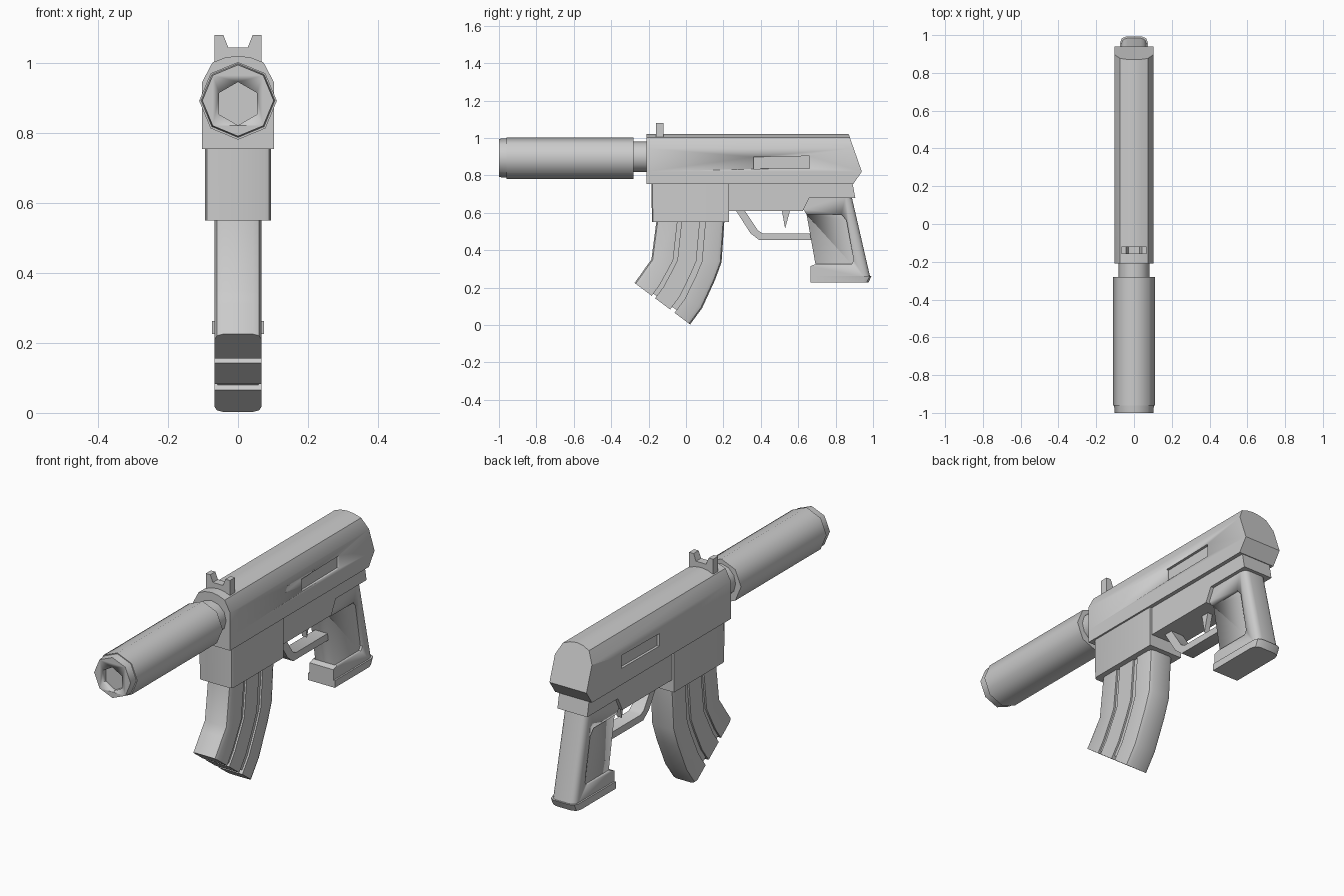
import bpy, bmesh, math

if "Cube" in bpy.data.objects:
    bpy.data.objects.remove(bpy.data.objects["Cube"])

grey = bpy.data.materials.new("plain_grey")
grey.diffuse_color = (0.6, 0.6, 0.6, 1)
grey.use_nodes = True
grey.node_tree.nodes["Principled BSDF"].inputs["Base Color"].default_value = grey.diffuse_color


def finish(name, bm, angle=40):
    bmesh.ops.recalc_face_normals(bm, faces=bm.faces[:])
    me = bpy.data.meshes.new(name)
    bm.to_mesh(me)
    bm.free()
    me.materials.append(grey)
    ob = bpy.data.objects.new(name, me)
    bpy.context.collection.objects.link(ob)
    bpy.ops.object.select_all(action='DESELECT')
    ob.select_set(True)
    bpy.context.view_layer.objects.active = ob
    bpy.ops.object.shade_smooth_by_angle(angle=math.radians(angle))
    return ob


def prism(name, pts, w, round_idx=(), r=0.02, cx=0.0, seg=2):
    """Side profile (y, z) extruded to half width w; edges joining the
    profile points in round_idx are rounded."""
    bm = bmesh.new()
    n = len(pts)
    sides = [[bm.verts.new((cx + s * w, y, z)) for y, z in pts] for s in (-1, 1)]
    for s in sides:
        bm.faces.new(s)
    for i in range(n):
        j = (i + 1) % n
        bm.faces.new((sides[0][i], sides[0][j], sides[1][j], sides[1][i]))
    if round_idx:
        edges = [bm.edges.get((s[i], s[(i + 1) % n])) for s in sides for i in range(n)
                 if i in round_idx and (i + 1) % n in round_idx]
        bmesh.ops.recalc_face_normals(bm, faces=bm.faces[:])
        bmesh.ops.bevel(bm, geom=edges, offset=r, segments=seg, profile=0.5,
                        affect='EDGES', clamp_overlap=True)
    return finish(name, bm)


def tube(name, rings, cz, sides, angle=50):
    """Solid turned along y from (y, radius) rings."""
    bm = bmesh.new()
    loops = []
    for y, r in rings:
        loops.append([bm.verts.new((r * math.sin(2 * math.pi * k / sides), y,
                                    cz + r * math.cos(2 * math.pi * k / sides)))
                      for k in range(sides)])
    bm.faces.new(loops[0])
    bm.faces.new(loops[-1])
    for a, b in zip(loops, loops[1:]):
        for k in range(sides):
            j = (k + 1) % sides
            bm.faces.new((a[k], a[j], b[j], b[k]))
    return finish(name, bm, angle)


def cut(ob, cutter):
    mod = ob.modifiers.new("cut", 'BOOLEAN')
    mod.operation = 'DIFFERENCE'
    mod.solver = 'EXACT'
    mod.object = cutter
    bpy.ops.object.select_all(action='DESELECT')
    ob.select_set(True)
    bpy.context.view_layer.objects.active = ob
    bpy.ops.object.modifier_apply(modifier=mod.name)
    bpy.data.objects.remove(cutter)


def mix(a, b, t):
    return (a[0] + (b[0] - a[0]) * t, a[1] + (b[1] - a[1]) * t)


# Long muzzle tube, its end cap with a six-sided bore, and the short barrel
tube("muzzle_tube", [(-0.96, 0.111), (-0.28, 0.111)], 0.892, 8)
cap = tube("muzzle_cap", [(-1.0, 0.102), (-0.955, 0.106)], 0.893, 8)
cut(cap, tube("bore_cutter", [(-1.1, 0.062), (-0.975, 0.062)], 0.884, 6))
tube("barrel", [(-0.29, 0.081), (-0.19, 0.081)], 0.899, 12)

# Upper body: arched section with a slanted two-plane back
half = [(0.103, 0.755), (0.103, 0.82), (0.103, 0.945), (0.073, 1.002), (0.036, 1.016)]
section = half + [(0, 1.021)] + [(-x, z) for x, z in reversed(half)]


def back_y(z):
    return 0.94 - (z - 0.82) * 0.35 if z >= 0.82 else 0.895 + (z - 0.755) * 0.69


bm = bmesh.new()
front = [bm.verts.new((x, -0.21, z)) for x, z in section]
back = [bm.verts.new((x, back_y(z), z)) for x, z in section]
n = len(section)
for i in range(n):
    j = (i + 1) % n
    bm.faces.new((front[i], front[j], back[j], back[i]))
bm.faces.new(front)
bm.faces.new(back[1:-1])
bm.faces.new((back[0], back[1], back[-2], back[-1]))
body = finish("upper_body", bm)

# Recessed side slots
for s in (-1, 1):
    cut(body, prism("slot_cutter", [(0.36, 0.835), (0.66, 0.838), (0.66, 0.903),
                                    (0.36, 0.898)], 0.02, cx=s * 0.11))

# Lower frame and magazine well
prism("lower_frame", [(0.2, 0.76), (0.2, 0.61), (0.625, 0.61), (0.66, 0.68),
                      (0.905, 0.68), (0.89, 0.76)], 0.083)
prism("magazine_well", [(-0.185, 0.756), (-0.182, 0.55), (0.23, 0.55), (0.23, 0.756)],
      0.094, (0, 1), 0.018)

# Curved magazine: three strips with thinner, shorter grooves between them
mag_front = [(-0.155, 0.58), (-0.185, 0.35), (-0.213, 0.312), (-0.243, 0.269), (-0.275, 0.225)]
mag_rear = [(0.207, 0.58), (0.19, 0.335), (0.155, 0.24), (0.086, 0.09), (0.022, 0.003)]


def strip(name, a, b, w, rounded=(), short=0.0):
    f = [mix(p, q, a) for p, q in zip(mag_front, mag_rear)]
    r = [mix(p, q, b) for p, q in zip(mag_front, mag_rear)]
    f[-1], r[-1] = mix(f[-1], f[-2], short), mix(r[-1], r[-2], short)
    prism(name, f + r[::-1], w, rounded, 0.024)


strip("magazine_front", 0, 0.31, 0.067, range(5))
strip("magazine_middle", 0.37, 0.64, 0.067)
strip("magazine_rear", 0.72, 1, 0.067, range(5, 10))
strip("magazine_groove_front", 0.30, 0.38, 0.058, short=0.2)
strip("magazine_groove_rear", 0.63, 0.73, 0.058, short=0.2)

# Grip with rounded back and recessed side panels
grip = prism("grip", [(0.655, 0.69), (0.627, 0.62), (0.645, 0.59), (0.692, 0.325),
                      (0.665, 0.315), (0.665, 0.255), (0.985, 0.255), (0.885, 0.69)],
             0.066, (6, 7), 0.03, seg=3)
for s in (-1, 1):
    cut(grip, prism("panel_cutter", [(0.60, 0.592), (0.83, 0.592), (0.858, 0.56),
                                     (0.897, 0.345), (0.885, 0.325), (0.60, 0.325)],
                    0.02, cx=s * 0.074))
prism("grip_base", [(0.665, 0.262), (0.665, 0.226), (0.975, 0.226), (0.992, 0.262)],
      0.074, (2, 3), 0.03)

# Trigger guard and trigger
prism("trigger_guard", [(0.265, 0.615), (0.345, 0.49), (0.39, 0.455), (0.69, 0.455),
                        (0.69, 0.49), (0.41, 0.49), (0.385, 0.505), (0.312, 0.615)], 0.035)
prism("trigger", [(0.512, 0.615), (0.53, 0.515), (0.557, 0.615)], 0.014)

# Notched sight on top
bm = bmesh.new()
prof = [(-0.067, 0.99), (-0.067, 1.08), (-0.042, 1.08), (-0.028, 1.045)]
prof += [(-x, z) for x, z in reversed(prof)]
face = bm.faces.new([bm.verts.new((x, -0.16, z)) for x, z in prof])
ext = bmesh.ops.extrude_face_region(bm, geom=[face])
bmesh.ops.translate(bm, vec=(0, 0.04, 0),
                    verts=[v for v in ext["geom"] if isinstance(v, bmesh.types.BMVert)])
finish("sight", bm, 25)
